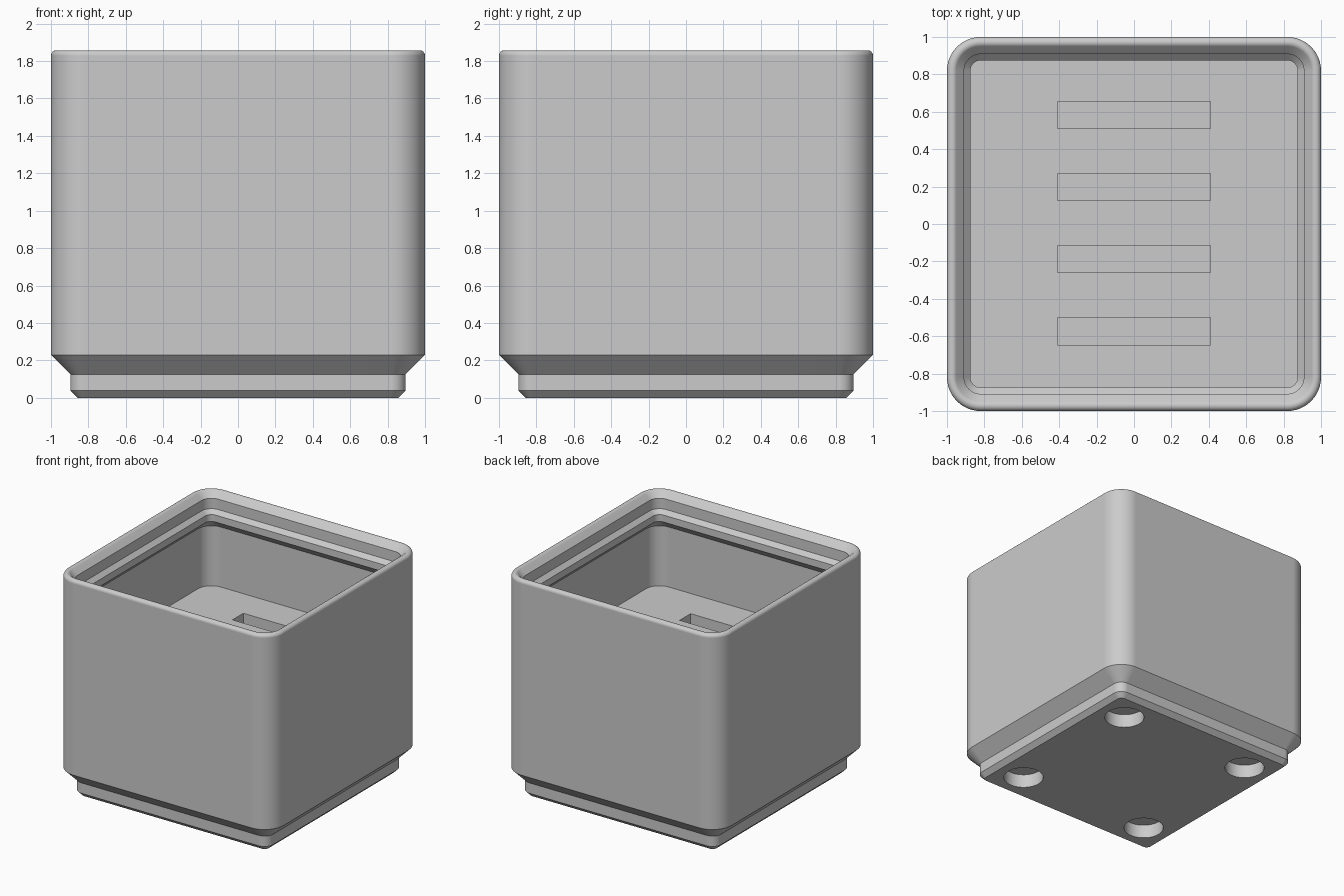
import bpy, bmesh
from math import sin, cos, pi, radians

if "Cube" in bpy.data.objects:
    bpy.data.objects.remove(bpy.data.objects["Cube"])

U = 2 / 41.5          # one millimetre in model units
HALF = 41.5 / 2       # half width, mm
RADIUS = 3.75         # outer corner radius, mm
FLOOR = 22

grey = bpy.data.materials.new("plain grey")
grey.use_nodes = True
color = (0.6, 0.6, 0.6, 1)
grey.diffuse_color = color
grey.node_tree.nodes["Principled BSDF"].inputs["Base Color"].default_value = color


def make_object(name, bm):
    bmesh.ops.recalc_face_normals(bm, faces=bm.faces)
    mesh = bpy.data.meshes.new(name)
    bm.to_mesh(mesh)
    bm.free()
    mesh.materials.append(grey)
    obj = bpy.data.objects.new(name, mesh)
    bpy.context.collection.objects.link(obj)
    return obj


def rounded_ring(bm, inset, z, steps=12):
    """Rounded square, offset inward from the outer wall."""
    r, c = RADIUS - inset, HALF - RADIUS
    ring = []
    for q, (sx, sy) in enumerate([(1, 1), (-1, 1), (-1, -1), (1, -1)]):
        for i in range(steps + 1):
            a = (q + i / steps) * pi / 2
            ring.append(bm.verts.new(((sx * c + r * cos(a)) * U,
                                      (sy * c + r * sin(a)) * U, z * U)))
    return ring


# Wall section (inset, height): stepped foot, outer wall, rounded rim, stacking lip, cavity
foot = [(2.95, 0), (2.15, 0.8), (2.15, 2.6), (0, 4.75)]
rim = [(0.6 + 0.6 * cos(a), 37.95 + 0.6 * sin(a))
       for a in (radians(180 - 135 * i / 8) for i in range(9))]
lip = [(1.9, 37.5), (1.9, 35.7), (2.6, 35), (2.6, 33.8), (1.2, 32.4)]
section = foot + rim + lip + [(1.2, FLOOR)]

bm = bmesh.new()
rings = [rounded_ring(bm, *p) for p in section]
for lower, upper in zip(rings, rings[1:]):
    n = len(lower)
    for i in range(n):
        j = (i + 1) % n
        bm.faces.new((lower[i], lower[j], upper[j], upper[i]))
bm.faces.new(rings[0])
bm.faces.new(rings[-1])
storage_bin = make_object("storage_bin", bm)

# Cutter for the card slots in the floor
bm = bmesh.new()
for i in range(4):
    box = bmesh.ops.create_cube(bm, size=1)["verts"]
    bmesh.ops.scale(bm, verts=box, vec=(17 * U, 3 * U, 16 * U))
    bmesh.ops.translate(bm, verts=box, vec=(0, (8 * i - 11.9) * U, (FLOOR - 7) * U))
slots = make_object("slot_cutter", bm)

# Cutter for the round magnet holes underneath
bm = bmesh.new()
for sx in (-1, 1):
    for sy in (-1, 1):
        hole = bmesh.ops.create_cone(bm, cap_ends=True, segments=48, radius1=3.25 * U,
                                     radius2=3.25 * U, depth=4.8 * U)["verts"]
        bmesh.ops.translate(bm, verts=hole, vec=(sx * 13 * U, sy * 13 * U, 0))
holes = make_object("magnet_hole_cutter", bm)

bpy.ops.object.select_all(action="DESELECT")
storage_bin.select_set(True)
bpy.context.view_layer.objects.active = storage_bin
for cutter in (slots, holes):
    cutter.hide_render = True
    cut = storage_bin.modifiers.new("cut", "BOOLEAN")
    cut.operation = "DIFFERENCE"
    cut.solver = "EXACT"
    cut.object = cutter
    bpy.ops.object.modifier_apply(modifier=cut.name)
    bpy.data.objects.remove(cutter)

# Smooth corners, crisp edges
bpy.ops.object.shade_smooth_by_angle(angle=radians(25))
weighted = storage_bin.modifiers.new("weighted normals", "WEIGHTED_NORMAL")
weighted.keep_sharp = True
